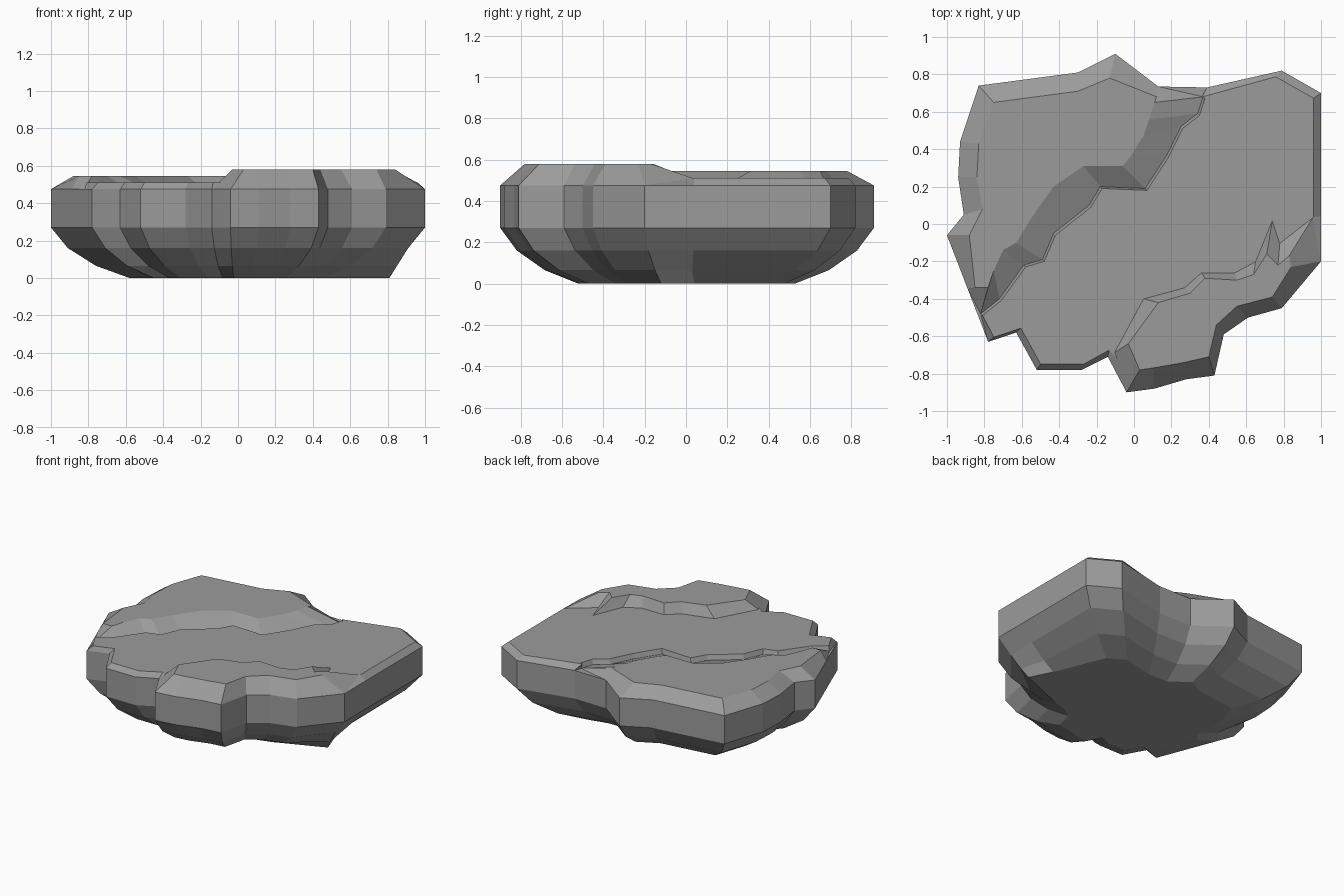
import bpy, bmesh

# Dark grey stone
stone = bpy.data.materials.new("stone")
stone.diffuse_color = (.33, .33, .33, 1)


def make_object(name, verts, faces):
    mesh = bpy.data.meshes.new(name)
    bm = bmesh.new()
    vs = [bm.verts.new(v) for v in verts]
    for f in faces:
        bm.faces.new([vs[i] for i in f])
    bmesh.ops.recalc_face_normals(bm, faces=bm.faces)
    bm.to_mesh(mesh)
    bm.free()
    mesh.materials.append(stone)
    obj = bpy.data.objects.new(name, mesh)
    bpy.context.collection.objects.link(obj)
    return obj


def loft(name, rings):
    """Join equal-length closed rings and cap both ends."""
    n = len(rings[0])
    verts = [p for r in rings for p in r]
    faces = [(k * n + i, k * n + (i + 1) % n, (k + 1) * n + (i + 1) % n, (k + 1) * n + i)
             for k in range(len(rings) - 1) for i in range(n)]
    faces.append(list(range(n))[::-1])
    faces.append([(len(rings) - 1) * n + i for i in range(n)])
    return make_object(name, verts, faces)


# Rock body: jagged outline (x, y, rim inset factor), tapered below
outline = [(1, -.2, .87), (1, .04, .96), (1, .7, .96), (.79, .82, .96), (.39, .73, .93),
           (.13, .735, .92), (-.1, .91, .86), (-.3, .81, .87), (-.83, .74, .88),
           (-.93, .44, .88), (-.94, .25, .88), (-.91, .05, .88), (-1, -.06, .87),
           (-.888, -.35, .93), (-.78, -.63, .96), (-.63, -.58, .96), (-.52, -.78, .96),
           (-.28, -.78, .96), (-.14, -.71, .95), (-.04, -.9, .86), (.11, -.88, .87),
           (.28, -.83, .88), (.43, -.81, .88), (.48, -.59, .92), (.61, -.5, .9),
           (.79, -.45, .9)]
rings = [[(x * s, y * s, z) for x, y, _ in outline]
         for z, s in ((0, .58), (.065, .76), (.16, .91), (.27, 1), (.475, 1))]
# Foot of the rock reaching out on the right side
rings[0][0], rings[0][1] = (.81, -.12, 0), (.73, .04, 0)
rings[1][0], rings[1][1] = (.85, -.15, .065), (.80, .03, .065)
loft("rock_body", rings)


def plate(name, rim, crack, crack_z, top_z):
    """Raised slab: rows of base x, base y, top x, top y."""
    base = [(r[0], r[1], .475) for r in rim] + [(c[0], c[1], crack_z) for c in crack]
    top = [(r[2], r[3], top_z) for r in rim + crack]
    return loft(name, [base, top])


# Back left slab, with a slope running down into the crack
crack = [(-.82, -.48, -.78, -.34), (-.72, -.4, -.75, -.25), (-.59, -.22, -.7, -.14),
         (-.49, -.19, -.63, -.1), (-.43, -.05, -.55, .03), (-.24, .1, -.43, .2),
         (-.18, .2, -.27, .31), (.06, .19, -.06, .31), (.17, .36, -.02, .36),
         (.25, .52, .05, .47), (.34, .59, .08, .56), (.37, .68, .11, .65)]
plate("back_slab",
      [(.13, .735, .12, .68), (-.1, .91, -.13, .78), (-.3, .81, -.3, .71),
       (-.83, .74, -.75, .65), (-.93, .44, -.83, .43), (-.94, .25, -.84, .25),
       (-.91, .05, -.81, .08), (-1, -.06, -.88, -.06), (-.888, -.35, -.85, -.34)],
      crack, .476, .545)

# Middle slab, steep along the crack and running on under the front slab
edge = [(x, y, x + .01, y - .01) for x, y, _, _ in reversed(crack)]
rim = [(x, y, x * f, y * f) for x, y, f in outline]
plate("middle_slab", rim[:5] + edge + rim[14:], [], .475, .51)

# Front right slab
plate("front_slab",
      [(-.14, -.71, -.03, -.64), (-.04, -.9, .03, -.78), (.11, -.88, .10, -.77),
       (.28, -.83, .27, -.74), (.43, -.81, .40, -.71), (.48, -.59, .44, -.54),
       (.61, -.5, .55, -.44), (.79, -.45, .74, -.39), (1, -.2, .84, -.23)],
      [(.96, .04, .83, -.17), (.78, -.1, .77, -.22), (.74, .02, .71, -.16),
       (.65, -.2, .64, -.27), (.54, -.26, .55, -.30), (.36, -.26, .38, -.29),
       (.27, -.34, .30, -.37), (.05, -.40, .13, -.42)], .508, .58)
